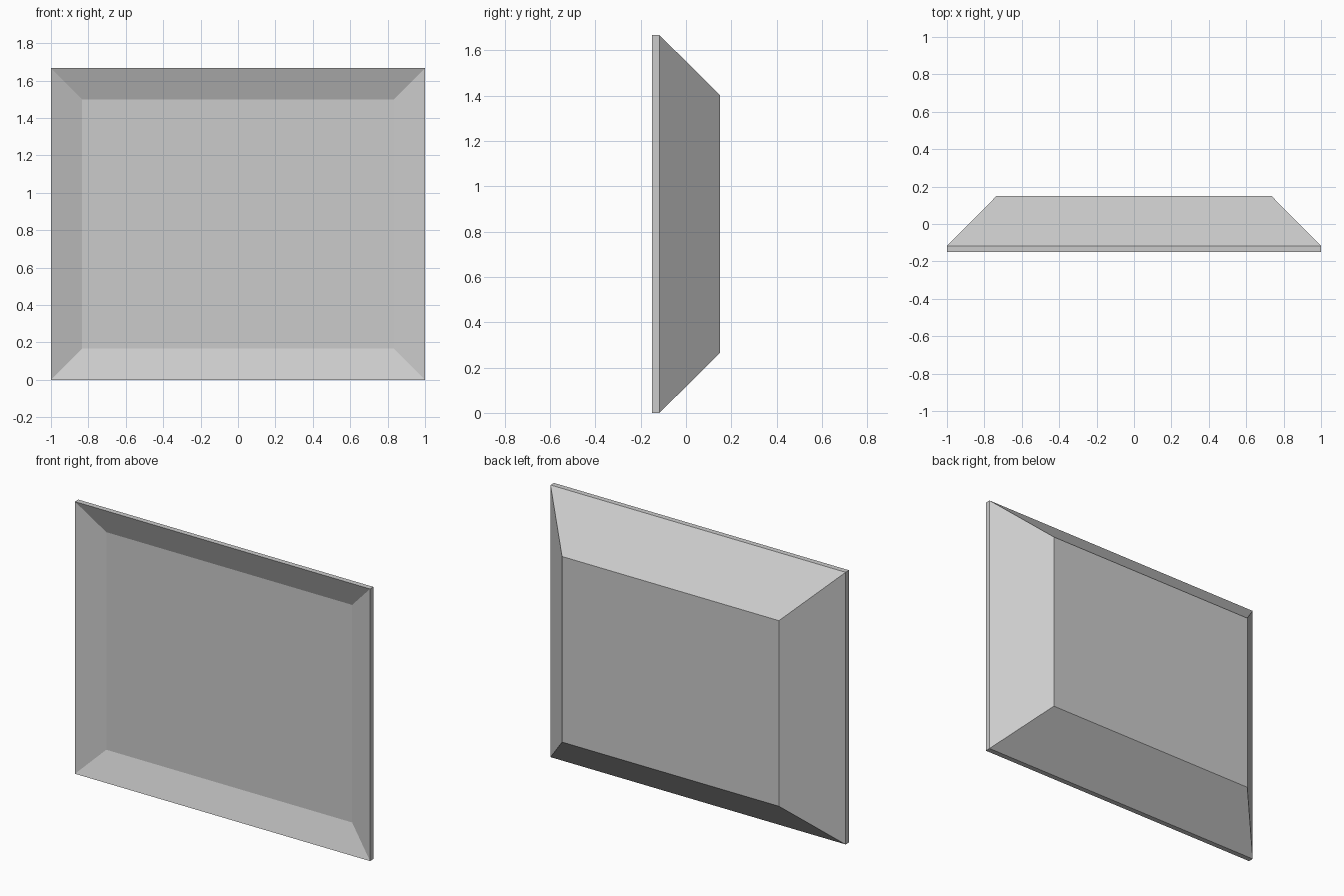
import bpy
import bmesh

cube = bpy.data.objects.get("Cube")
if cube:
    bpy.data.objects.remove(cube, do_unlink=True)

HALF_WIDTH, HEIGHT = 1.0, 1.667

grey = bpy.data.materials.new("light grey")
grey.use_nodes = True
colour = (0.6, 0.6, 0.6, 1)
grey.diffuse_color = colour
grey.node_tree.nodes["Principled BSDF"].inputs["Base Color"].default_value = colour


def rectangle_ring(bm, y, inset):
    """Rectangle facing the front, shrunk evenly by inset."""
    x, low, high = HALF_WIDTH - inset, inset, HEIGHT - inset
    return [bm.verts.new(p) for p in
            ((-x, y, low), (x, y, low), (x, y, high), (-x, y, high))]


# Stepped profile (depth, inset): back panel, rim back, rim front, recess floor
profile = [(0.15, 0.265), (-0.117, 0), (-0.15, 0), (-0.085, 0.167)]

bm = bmesh.new()
rings = [rectangle_ring(bm, y, inset) for y, inset in profile]
for a, b in zip(rings, rings[1:]):
    for i in range(4):
        j = (i + 1) % 4
        bm.faces.new((a[i], a[j], b[j], b[i]))

# Back panel and sunken front panel
bm.faces.new(rings[0])
bm.faces.new(rings[-1])
bmesh.ops.recalc_face_normals(bm, faces=bm.faces[:])

mesh = bpy.data.meshes.new("recessed_panel")
bm.to_mesh(mesh)
bm.free()
mesh.materials.append(grey)
panel = bpy.data.objects.new("recessed_panel", mesh)
bpy.context.collection.objects.link(panel)
